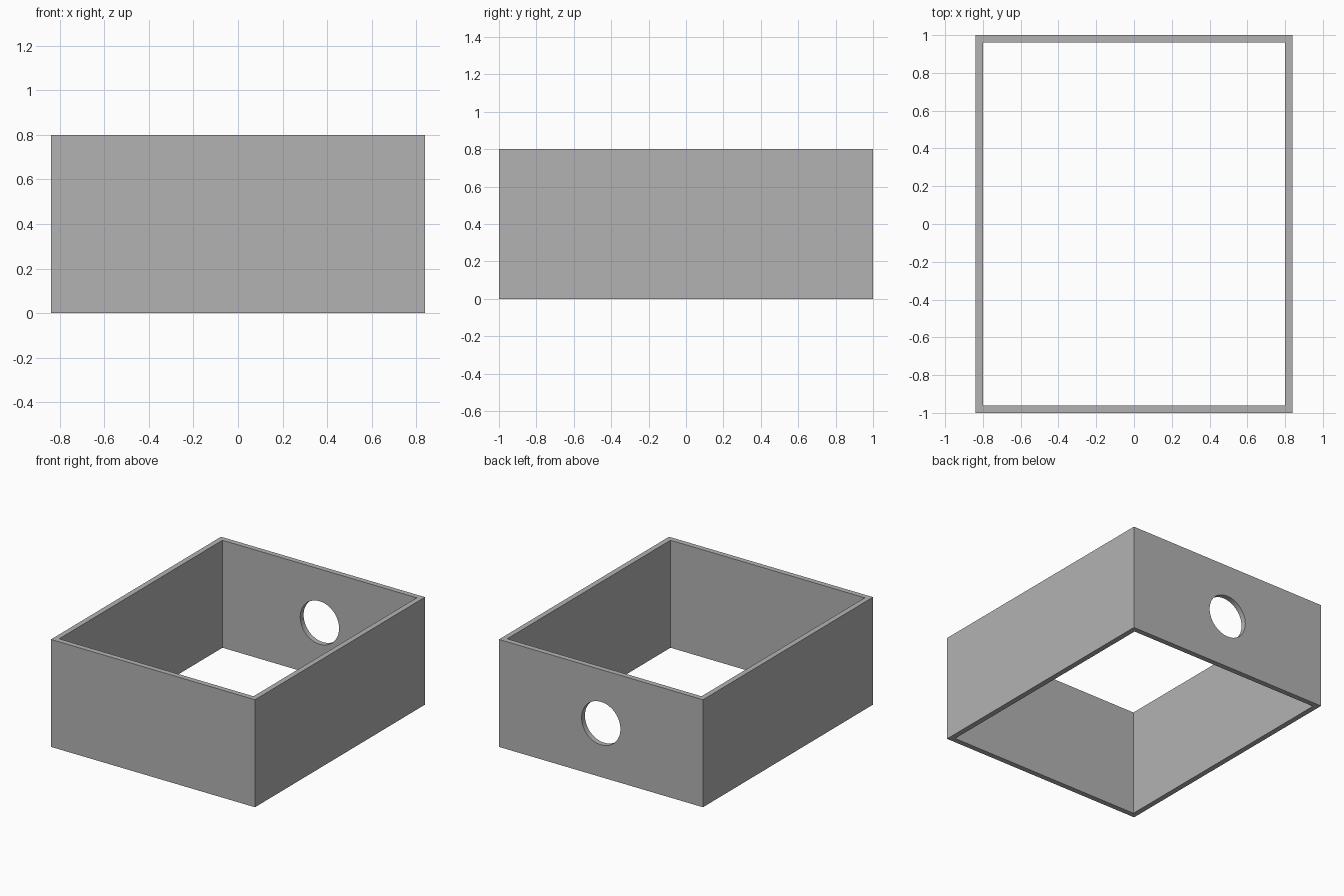
import bpy
from math import radians

cube = bpy.data.objects.get("Cube")
if cube:
    bpy.data.objects.remove(cube, do_unlink=True)

WIDTH, LENGTH, HEIGHT, WALL = 1.68, 2.0, 0.8, 0.04
HOLE_RADIUS = 0.16

grey = bpy.data.materials.new("plain grey")
grey.use_nodes = True
colour = (0.45, 0.45, 0.45, 1)
grey.diffuse_color = colour
grey.node_tree.nodes["Principled BSDF"].inputs["Base Color"].default_value = colour


def box(name, size):
    bpy.ops.mesh.primitive_cube_add(size=1, location=(0, 0, HEIGHT / 2))
    obj = bpy.context.object
    obj.name = name
    obj.scale = size
    bpy.ops.object.transform_apply(location=False, rotation=False, scale=True)
    obj.data.materials.append(grey)
    return obj


def cut(target, cutter):
    mod = target.modifiers.new("cut", 'BOOLEAN')
    mod.operation = 'DIFFERENCE'
    mod.solver = 'EXACT'
    mod.object = cutter
    bpy.context.view_layer.objects.active = target
    bpy.ops.object.modifier_apply(modifier=mod.name)
    bpy.data.objects.remove(cutter, do_unlink=True)


# Four walls, open at the top and bottom
walls = box("box_walls", (WIDTH, LENGTH, HEIGHT))
cut(walls, box("inner_cutter", (WIDTH - 2 * WALL, LENGTH - 2 * WALL, HEIGHT * 2)))

# Round hole through the middle of the back wall
bpy.ops.mesh.primitive_cylinder_add(
    vertices=64, radius=HOLE_RADIUS, depth=WALL * 6,
    location=(0, LENGTH / 2 - WALL / 2, HEIGHT / 2), rotation=(radians(90), 0, 0))
hole = bpy.context.object
hole.name = "hole_cutter"
hole.data.materials.append(grey)
cut(walls, hole)

# Smooth the hole's rim while keeping the box edges sharp
bpy.ops.object.select_all(action='DESELECT')
walls.select_set(True)
bpy.context.view_layer.objects.active = walls
bpy.ops.object.shade_smooth_by_angle(angle=radians(30))
